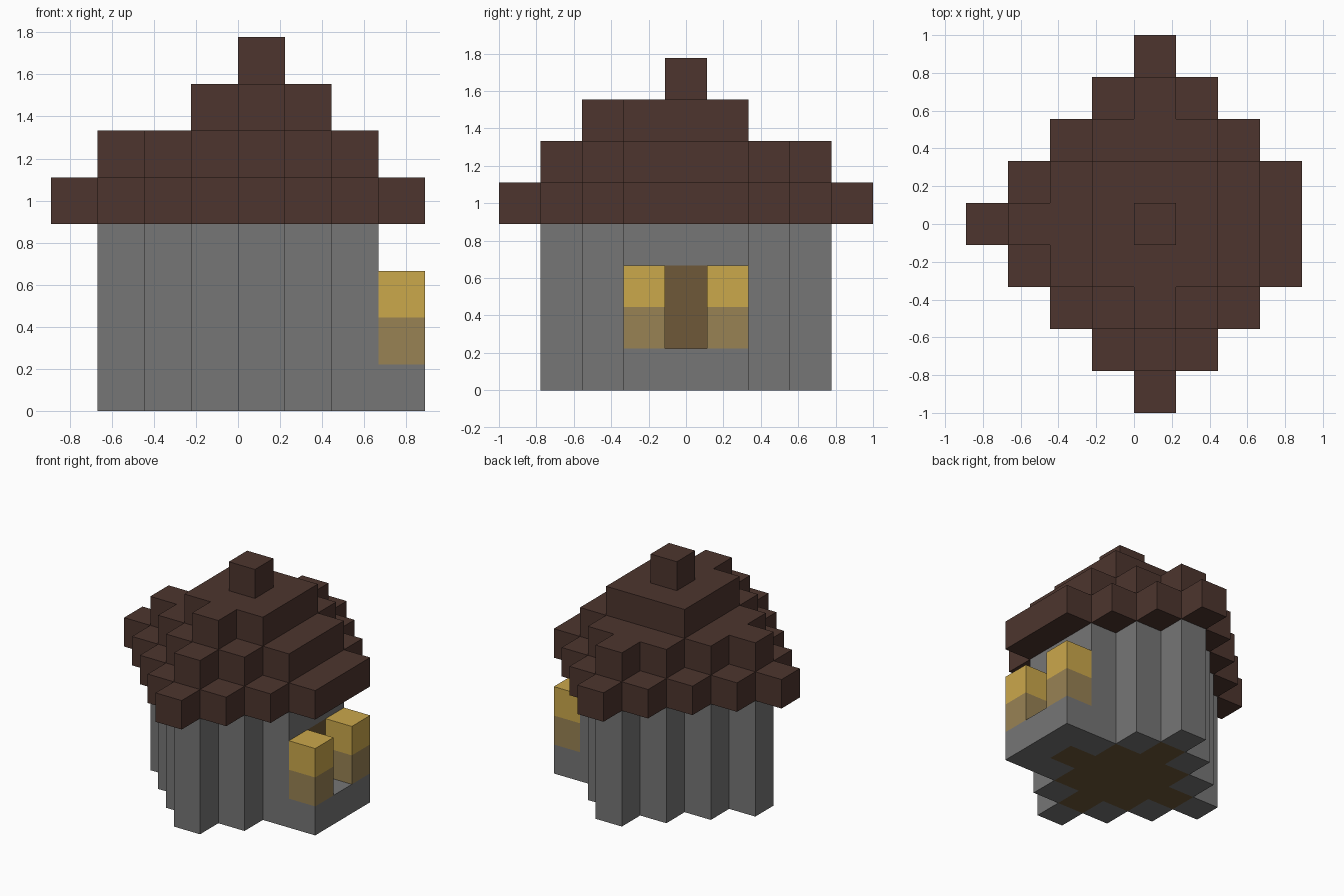
import bpy
import bmesh
from mathutils import Vector

default = bpy.data.objects.get("Cube")
if default:
    bpy.data.objects.remove(default, do_unlink=True)

CELL = 2 / 9
MID = 4                                  # grid index of the hut's centre column
ORIGIN = Vector((-4, -4.5, 0))           # grid corner, in cells
AXES = [Vector(a) for a in ((1, 0, 0), (0, 1, 0), (0, 0, 1))]


def material(name, hex_code):
    srgb = [int(hex_code[k:k + 2], 16) / 255 for k in (0, 2, 4)]
    color = [c / 12.92 if c < 0.04 else ((c + 0.055) / 1.055) ** 2.4 for c in srgb]
    mat = bpy.data.materials.new(name)
    mat.use_nodes = True
    mat.diffuse_color = (*color, 1)
    mat.node_tree.nodes["Principled BSDF"].inputs["Base Color"].default_value = (*color, 1)
    return mat


def diamond(radius, z, max_x=8):
    """Cells of one stepped round layer, cut flat on the entrance side."""
    return {(i, j, z) for i in range(max_x + 1) for j in range(9)
            if abs(i - MID) + abs(j - MID) <= radius}


def block_part(name, cells, mat):
    """Skin a set of grid cells with their exposed faces."""
    bm = bmesh.new()
    for cell in cells:
        centre = Vector(cell) + Vector((0.5, 0.5, 0.5)) + ORIGIN
        for k, axis in enumerate(AXES):
            for sign in (-1, 1):
                n = axis * sign
                if tuple(int(c) for c in Vector(cell) + n) in cells:
                    continue
                u = AXES[(k + 1) % 3]
                v = n.cross(u)
                corners = [centre + (n + u * a + v * b) / 2
                           for a, b in ((-1, -1), (1, -1), (1, 1), (-1, 1))]
                bm.faces.new([bm.verts.new(c * CELL) for c in corners])
    bmesh.ops.remove_doubles(bm, verts=bm.verts, dist=0.001)
    mesh = bpy.data.meshes.new(name)
    bm.to_mesh(mesh)
    bm.free()
    mesh.materials.append(mat)
    obj = bpy.data.objects.new(name, mesh)
    bpy.context.collection.objects.link(obj)
    return obj


stone = material("grey stone", "767676")
thatch = material("dark brown roof", "4D352E")
wood = material("brown wood", "6E5839")
post_wood = material("tan post", "988254")
lamp = material("golden lamp", "CBA84B")

# Floor and the stone footing with its doorstep
floor = diamond(2, 0)
block_part("floor", floor, wood)
doorstep = {(7, j, 0) for j in (3, 4, 5)}
block_part("footing", (diamond(3, 0) | doorstep) - floor, stone)

# Walls: a hollow ring closed by a flat entrance wall
door = {(6, MID, z) for z in (1, 2)}
walls = set()
for z in (1, 2, 3):
    walls |= diamond(3, z, 6) - diamond(2, z, 5)
block_part("walls", walls - door, stone)
block_part("door", door, wood)

# Lamp posts on both sides of the door
for side, j in (("right", 3), ("left", 5)):
    block_part(side + "_post", {(7, j, 1)}, post_wood)
    block_part(side + "_lamp", {(7, j, 2)}, lamp)

# Stepped roof, upper tier with one block toward the front, and the finial
upper_tier = {(i, j, 6) for i in (3, 4, 5) for j in (3, 4, 5)} | {(4, 2, 6)}
roof = diamond(4, 4, 7) | diamond(3, 5, 6) | upper_tier | {(MID, MID, 7)}
block_part("roof", roof, thatch)
